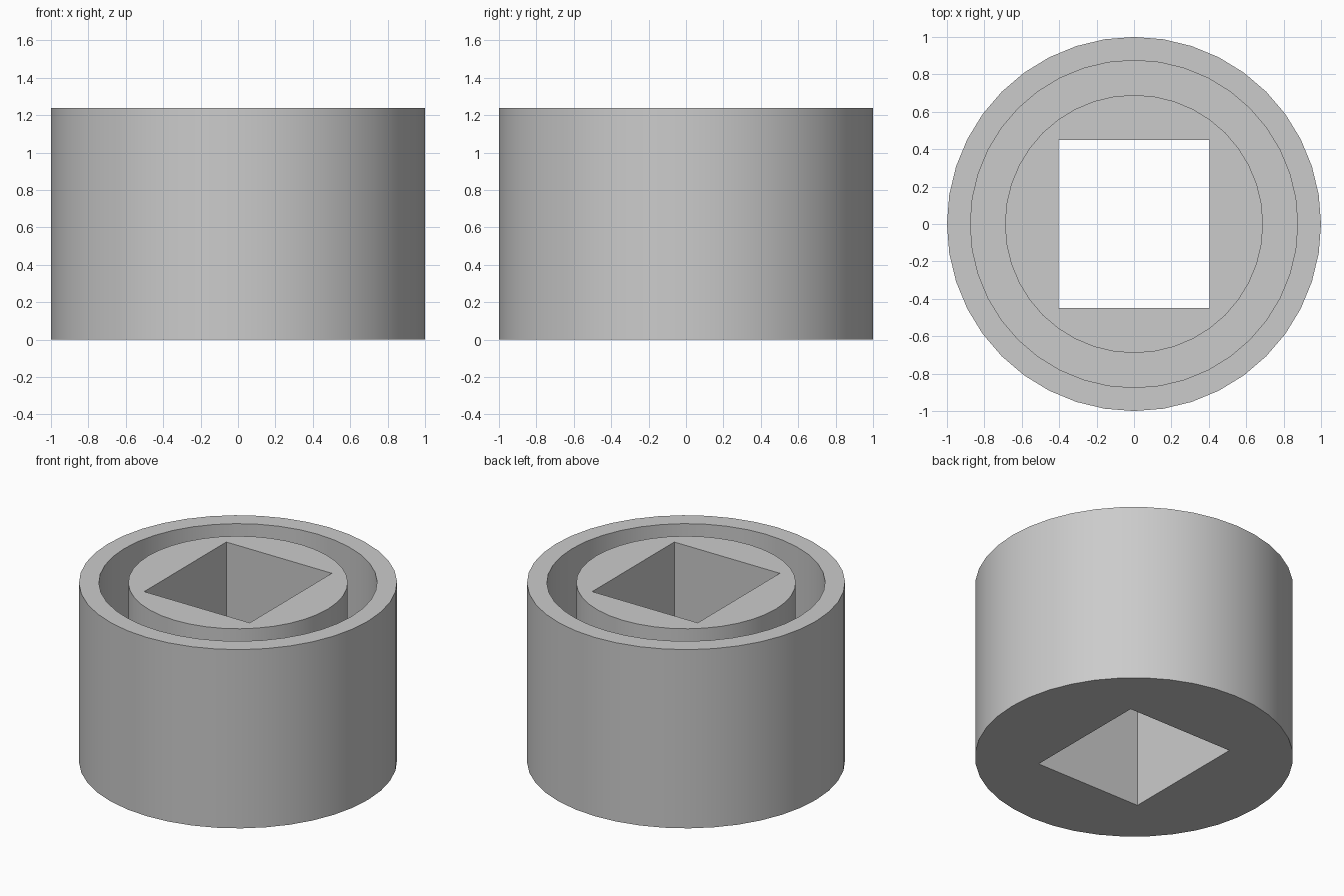
import bpy
import bmesh
import math
from mathutils import Matrix

default_cube = bpy.data.objects.get("Cube")
if default_cube:
    bpy.data.objects.remove(default_cube)

HEIGHT = 1.24
OUTER_R, GROOVE_OUTER_R, GROOVE_INNER_R = 1.0, 0.875, 0.69
FLOOR = 0.2
HOLE_X, HOLE_Y = 0.81, 0.90
SIDES = 40

grey = bpy.data.materials.new("plain_grey")
grey.use_nodes = True
grey.diffuse_color = (0.6, 0.6, 0.6, 1)
grey.node_tree.nodes["Principled BSDF"].inputs["Base Color"].default_value = (0.6, 0.6, 0.6, 1)


def make_object(name, bm):
    bmesh.ops.recalc_face_normals(bm, faces=bm.faces)
    mesh = bpy.data.meshes.new(name)
    bm.to_mesh(mesh)
    bm.free()
    mesh.materials.append(grey)
    obj = bpy.data.objects.new(name, mesh)
    bpy.context.collection.objects.link(obj)
    return obj


# Round body with a ring groove, turned from half of its cross-section
profile = [(0, 0), (OUTER_R, 0), (OUTER_R, HEIGHT), (GROOVE_OUTER_R, HEIGHT),
           (GROOVE_OUTER_R, FLOOR), (GROOVE_INNER_R, FLOOR),
           (GROOVE_INNER_R, HEIGHT), (0, HEIGHT)]
bm = bmesh.new()
verts = [bm.verts.new((r, 0, z)) for r, z in profile]
edges = [bm.edges.new(pair) for pair in zip(verts, verts[1:])]
bmesh.ops.spin(bm, geom=verts + edges, cent=(0, 0, 0), axis=(0, 0, 1),
               angle=math.tau, steps=SIDES)
bmesh.ops.remove_doubles(bm, verts=bm.verts, dist=0.0001)
body = make_object("grooved_body", bm)

# Rectangular hole right through the middle
bm = bmesh.new()
bmesh.ops.create_cube(bm, size=1, matrix=Matrix.Translation((0, 0, HEIGHT / 2))
                      @ Matrix.Diagonal((HOLE_X, HOLE_Y, HEIGHT * 2, 1)))
cutter = make_object("hole_cutter", bm)
cutter.hide_render = True

cut = body.modifiers.new("centre_hole", 'BOOLEAN')
cut.operation = 'DIFFERENCE'
cut.solver = 'EXACT'
cut.object = cutter

bpy.ops.object.select_all(action='DESELECT')
body.select_set(True)
bpy.context.view_layer.objects.active = body
bpy.ops.object.modifier_apply(modifier=cut.name)
bpy.data.objects.remove(cutter)

# Smooth round walls with crisp rims
bpy.ops.object.shade_smooth_by_angle(angle=math.radians(30))
